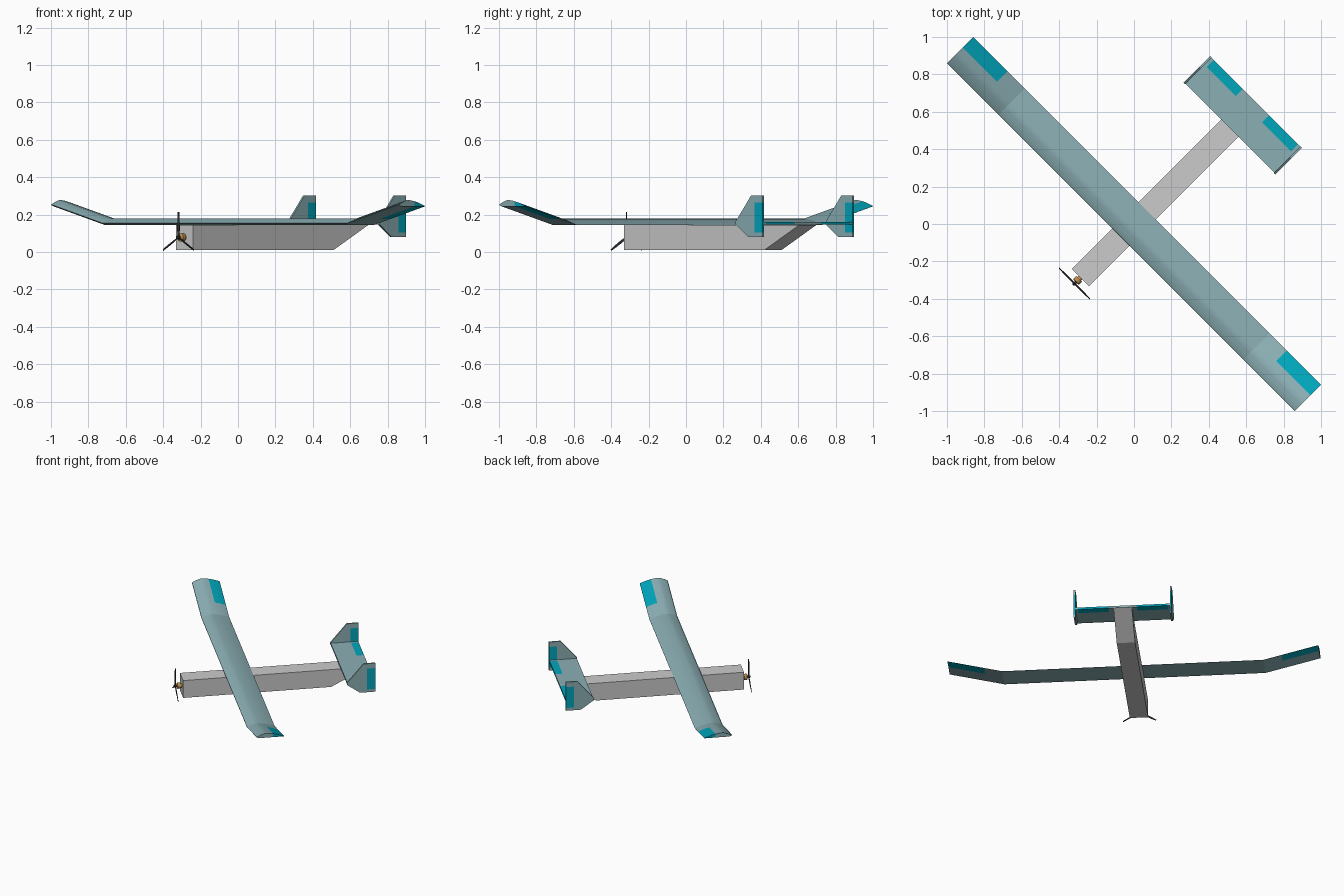
import bpy, bmesh, math
from mathutils import Matrix, Vector

if "Cube" in bpy.data.objects:
    bpy.data.objects.remove(bpy.data.objects["Cube"])

# Built with span along x and nose towards -y, then yawed 45 degrees
YAW = Matrix.Rotation(-math.pi / 4, 4, 'Z')


def material(name, rgb):
    m = bpy.data.materials.new(name)
    m.diffuse_color = (*rgb, 1)
    m.use_nodes = True
    m.node_tree.nodes["Principled BSDF"].inputs["Base Color"].default_value = m.diffuse_color
    return m


SKIN = material("pale_skin", (0.26, 0.43, 0.46))
TEAL = material("teal", (0.0, 0.38, 0.5))
BRASS = material("brass", (0.5, 0.27, 0.07))
DARK = material("dark", (0.025, 0.025, 0.03))


def loft(name, rings, mat=None, smooth=False):
    """Skin equal-length rings of points and cap both ends."""
    bm = bmesh.new()
    loops = [[bm.verts.new(p) for p in ring] for ring in rings]
    n = len(loops[0])
    for a, b in zip(loops, loops[1:]):
        for i in range(n):
            j = (i + 1) % n
            bm.faces.new((a[i], a[j], b[j], b[i]))
    bm.faces.new(loops[0])
    bm.faces.new(loops[-1])
    bmesh.ops.recalc_face_normals(bm, faces=bm.faces)
    bm.transform(YAW)
    me = bpy.data.meshes.new(name)
    bm.to_mesh(me)
    bm.free()
    if mat:
        me.materials.append(mat)
    ob = bpy.data.objects.new(name, me)
    bpy.context.collection.objects.link(ob)
    if smooth:
        bpy.ops.object.select_all(action='DESELECT')
        ob.select_set(True)
        bpy.context.view_layer.objects.active = ob
        bpy.ops.object.shade_smooth_by_angle(angle=math.radians(30))
    return ob


def side_plate(name, outline, x0, x1, mat=None):
    return loft(name, [[(x, y, z) for y, z in outline] for x in (x0, x1)], mat)


def flat_plate(name, outline, z0, z1, mat=None):
    return loft(name, [[(x, y, z) for x, y in outline] for z in (z0, z1)], mat)


def rect(a0, a1, b0, b1):
    return [(a0, b0), (a1, b0), (a1, b1), (a0, b1)]


def spindle(name, profile, mat, sides=20):
    """Round part about the propeller shaft from (y, radius) pairs."""
    rings = [[(r * math.cos(2 * math.pi * i / sides), y,
               HUB_Z + r * math.sin(2 * math.pi * i / sides))
              for i in range(sides)] for y, r in profile]
    return loft(name, rings, mat, True)


# Fuselage: square box with an upswept tail
side_plate("fuselage", [(-0.405, 0.01), (0.657, 0.01), (0.922, 0.145), (-0.405, 0.145)],
           -0.065, 0.065)

# Wing: flat-bottomed airfoil, flat centre and raised tips
CHORD, HINGE, WING_Z = 0.2, 0.02, 0.144
BREAK, AILERON, TIP, RISE = 0.926, 1.056, 1.315, 0.1


def upper(t):
    return 0.033 * min(1.0, (t / 0.32)) ** 0.5 if t < 0.32 else \
        0.033 * (1 - ((t - 0.32) / 0.68) ** 1.8) + 0.0008


def lower(t):
    return 0.010 * max(0.0, 1 - t / 0.12) ** 2


def airfoil(t0, t1):
    ts = [t for t in (0, .012, .04, .09, .17, .25, .32, .42, .52, .6, .7, .8, .9, 1)
          if t0 <= t <= t1]
    top = [(t, max(upper(t), lower(t) + 0.0005) if t else 0.011) for t in ts]
    bottom = [(t, lower(t)) for t in reversed(ts)]
    return top + bottom


def wing_ring(profile, x):
    lift = WING_Z + RISE * max(0.0, abs(x) - BREAK) / (TIP - BREAK)
    return [(x, (t - 0.5) * CHORD, lift + z) for t, z in profile]


whole, front, rear = airfoil(0, 1), airfoil(0, 0.6), airfoil(0.6, 1)
loft("wing_centre", [wing_ring(whole, x) for x in (-BREAK, BREAK)], SKIN, True)
for side, s in (("left", -1), ("right", 1)):
    for part, prof, a, b, mat in (("wing_tip_inner", whole, BREAK, AILERON, SKIN),
                                  ("wing_tip_outer", front, AILERON, TIP, SKIN),
                                  ("aileron", rear, AILERON, TIP, TEAL)):
        loft(f"{side}_{part}", [wing_ring(prof, s * a), wing_ring(prof, s * b)], mat, True)

# Tailplane with notches for the elevators
half = [(0.34, 0.725), (0.34, 0.922), (0.318, 0.922), (0.318, 0.868), (0.1, 0.868), (0.1, 0.922)]
flat_plate("tailplane", half + [(-x, y) for x, y in reversed(half)], 0.146, 0.161, SKIN)

# Twin fins, rudders and elevators
fin = [(0.722, 0.163), (0.84, 0.303), (0.924, 0.303), (0.924, 0.265), (0.866, 0.265),
       (0.866, 0.103), (0.924, 0.103), (0.924, 0.081), (0.815, 0.081), (0.722, 0.148)]
for side, s in (("left", -1), ("right", 1)):
    flat_plate(f"{side}_elevator", rect(s * 0.1, s * 0.318, 0.868, 0.922), 0.146, 0.161, TEAL)
    side_plate(f"{side}_fin", fin, s * 0.335, s * 0.347, SKIN)
    side_plate(f"{side}_rudder", rect(0.866, 0.924, 0.103, 0.265), s * 0.335, s * 0.347, TEAL)

# Motor and shaft
HUB_Z = 0.0775
spindle("motor", [(-0.405, 0.014), (-0.415, 0.014), (-0.415, 0.022), (-0.436, 0.022),
                  (-0.440, 0.016)], BRASS)
spindle("propeller_hub", [(-0.438, 0.006), (-0.445, 0.01), (-0.456, 0.01), (-0.463, 0.004)], DARK)

# Three thin, pitched propeller blades
for k in range(3):
    spin = Matrix.Rotation(2 * math.pi * k / 3, 4, 'Y')
    rings = []
    for r, w, pitch in ((0.0, 0.008, 45), (0.04, 0.014, 35), (0.1, 0.012, 25), (0.135, 0.008, 20)):
        twist = Matrix.Rotation(math.radians(pitch), 4, 'Z')
        rings.append([spin @ (twist @ Vector((x, y, 0)) + Vector((0, 0, r)))
                      + Vector((0, -0.45, HUB_Z))
                      for x, y in rect(-w / 2, w / 2, -0.0015, 0.0015)])
    loft(f"propeller_blade_{k + 1}", rings, DARK)
